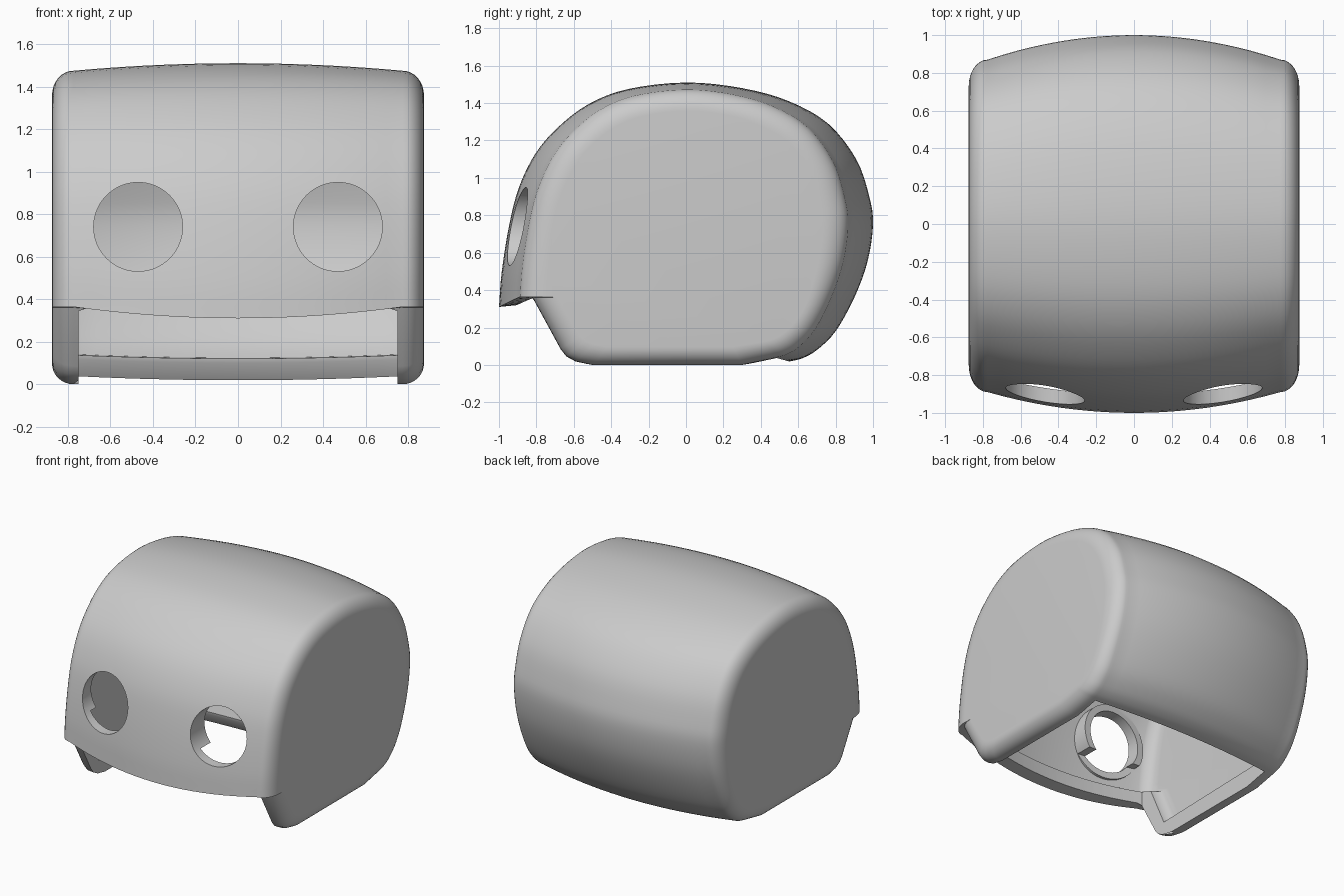
import bpy
import bmesh
import math
from mathutils import Vector, Matrix

cube = bpy.data.objects.get("Cube")
if cube:
    bpy.data.objects.remove(cube, do_unlink=True)

grey = bpy.data.materials.new("plain_grey")
grey.use_nodes = True
grey.diffuse_color = (0.6, 0.6, 0.6, 1)
grey.node_tree.nodes["Principled BSDF"].inputs["Base Color"].default_value = (0.6, 0.6, 0.6, 1)

MIDDLE = Vector((0, 0.75))   # centre of the side profile
RIM_START = 0.775            # where the rounded side rim begins

# Side profile (y, z) from the front lip over the top to the lower back
DOME = [(-1, .31), (-.985, .5), (-.945, .75), (-.893, .95), (-.805, 1.13), (-.685, 1.27),
        (-.52, 1.395), (-.31, 1.475), (0, 1.51), (.3, 1.48), (.55, 1.41), (.76, 1.29),
        (.91, 1.1), (.98, .9), (1, .75), (.97, .55), (.9, .36), (.8, .18), (.7, .08),
        (.62, .035), (.55, .018)]
# Underside, ending at the notch below the lip
FLOOR = [(.3, 0), (0, 0), (-.5, 0), (-.59, .005), (-.64, .025), (-.67, .06), (-.82, .328)]
# Lower edge of the thin-walled cavity, just above the rim flange
LEDGE = [(-.58, .1), (-.8, .39)]
# Opening inside the rim flange
OPENING = [(-.905, .6), (.4, .6), (.495, .1), (.59, -.035), (.59, -.3), (-.905, -.3)]


def smooth_curve(points, steps=4):
    """Catmull-Rom curve through the points."""
    p = [Vector(q) for q in points]
    p = [2 * p[0] - p[1]] + p + [2 * p[-1] - p[-2]]
    out = []
    for a, b, c, d in zip(p, p[1:], p[2:], p[3:]):
        for i in range(steps):
            t = i / steps
            out.append(0.5 * (2 * b + (c - a) * t + (2 * a - 5 * b + 4 * c - d) * t ** 2
                              + (3 * b - a - 3 * c + d) * t ** 3))
    return out + [p[-2]]


def bulge(x, p):
    """Draw the profile in towards the sides; the floor keeps its depth."""
    b = min(1, (x / RIM_START) ** 2)
    y, z = p
    on_floor = z < 0.33 and -0.9 < y < 0.4
    pull = 0 if on_floor else (0.11 if y < 0 else 0.13)
    low = max(0, 1 - max(z, 0))
    lift = 0.08 * max(0, min(1, -2 * y - 1)) * low + (0.02 * low if y > 0.4 else 0)
    drop = 0.035 * (max(z, 0) / 1.5) ** 2
    return Vector((y * (1 - pull * b), z + b * (lift - drop)))


def inset(p, s):
    """Shrink a profile point for the rim; the lip keeps its height."""
    y, z = p
    if z > MIDDLE.y:
        z = MIDDLE.y + (z - MIDDLE.y) * s
    else:
        z += (1 - s) * 0.6 * max(0, 1 - z / 0.3)
    return y * s, z


def add_object(name, bm):
    bmesh.ops.recalc_face_normals(bm, faces=bm.faces)
    mesh = bpy.data.meshes.new(name)
    bm.to_mesh(mesh)
    bm.free()
    mesh.materials.append(grey)
    obj = bpy.data.objects.new(name, mesh)
    bpy.context.collection.objects.link(obj)
    return obj


def loft(name, profile, straight, side=None, depth=0.16):
    """Solid through copies of the profile, with rounded rims if side is given."""
    stations = [(straight * i / 10, 1) for i in range(-10, 11)]
    if side:
        angles = [math.radians(90 * i / 8) for i in range(1, 9)]
        rim = [(straight + (side - straight) * math.sin(a), 1 - depth * (1 - math.cos(a)))
               for a in angles]
        stations = [(-x, s) for x, s in reversed(rim)] + stations + rim
    bm = bmesh.new()
    rings = []
    for x, s in stations:
        rings.append([bm.verts.new((x, *inset(bulge(x, p), s))) for p in profile])
    n = len(profile)
    for r, q in zip(rings, rings[1:]):
        for i in range(n):
            j = (i + 1) % n
            bm.faces.new((r[i], r[j], q[j], q[i]))
    bm.faces.new(rings[0])
    bm.faces.new(rings[-1])
    return add_object(name, bm)


def eye_cylinder(name, x, radius, y0, y1):
    bm = bmesh.new()
    bmesh.ops.create_cone(bm, cap_ends=True, segments=64, radius1=radius, radius2=radius,
                          depth=y1 - y0,
                          matrix=Matrix.Translation((x, (y0 + y1) / 2, 0.74))
                          @ Matrix.Rotation(math.pi / 2, 4, 'X'))
    return add_object(name, bm)


def cut(target, cutter):
    mod = target.modifiers.new("cut", 'BOOLEAN')
    mod.operation = 'DIFFERENCE'
    mod.solver = 'EXACT'
    mod.object = cutter
    bpy.context.view_layer.objects.active = target
    bpy.ops.object.modifier_apply(modifier=mod.name)
    bpy.data.objects.remove(cutter, do_unlink=True)


# Outer body with rounded rims at both sides
dome = smooth_curve(DOME)
shell = loft("head_shell", dome + [Vector(p) for p in FLOOR], RIM_START, 0.875)

# Thin-walled cavity following the outer shape, above the rim flange
inner = [MIDDLE + (p - MIDDLE) * 0.935 for p in dome]
inner = [p for p in inner if p.y > (0.39 if p.x < 0 else 0.11)]
cavity = loft("cavity_cutter", inner + [Vector(p) for p in LEDGE], 0.74, 0.82, 0.13)

# Eye sockets: a collar left standing inside the wall
for side in (-1, 1):
    cut(cavity, eye_cylinder("collar_cutter", side * 0.47, 0.257, -1.2, -0.77))
cut(shell, cavity)

# Opening underneath and through the notch, then the eye holes
cut(shell, loft("opening_cutter", [Vector(p) for p in OPENING], 0.75))
for side in (-1, 1):
    cut(shell, eye_cylinder("eye_cutter", side * 0.47, 0.209, -1.3, -0.5))

bpy.ops.object.select_all(action='DESELECT')
shell.select_set(True)
bpy.context.view_layer.objects.active = shell
bpy.ops.object.shade_smooth_by_angle(angle=math.radians(32))
